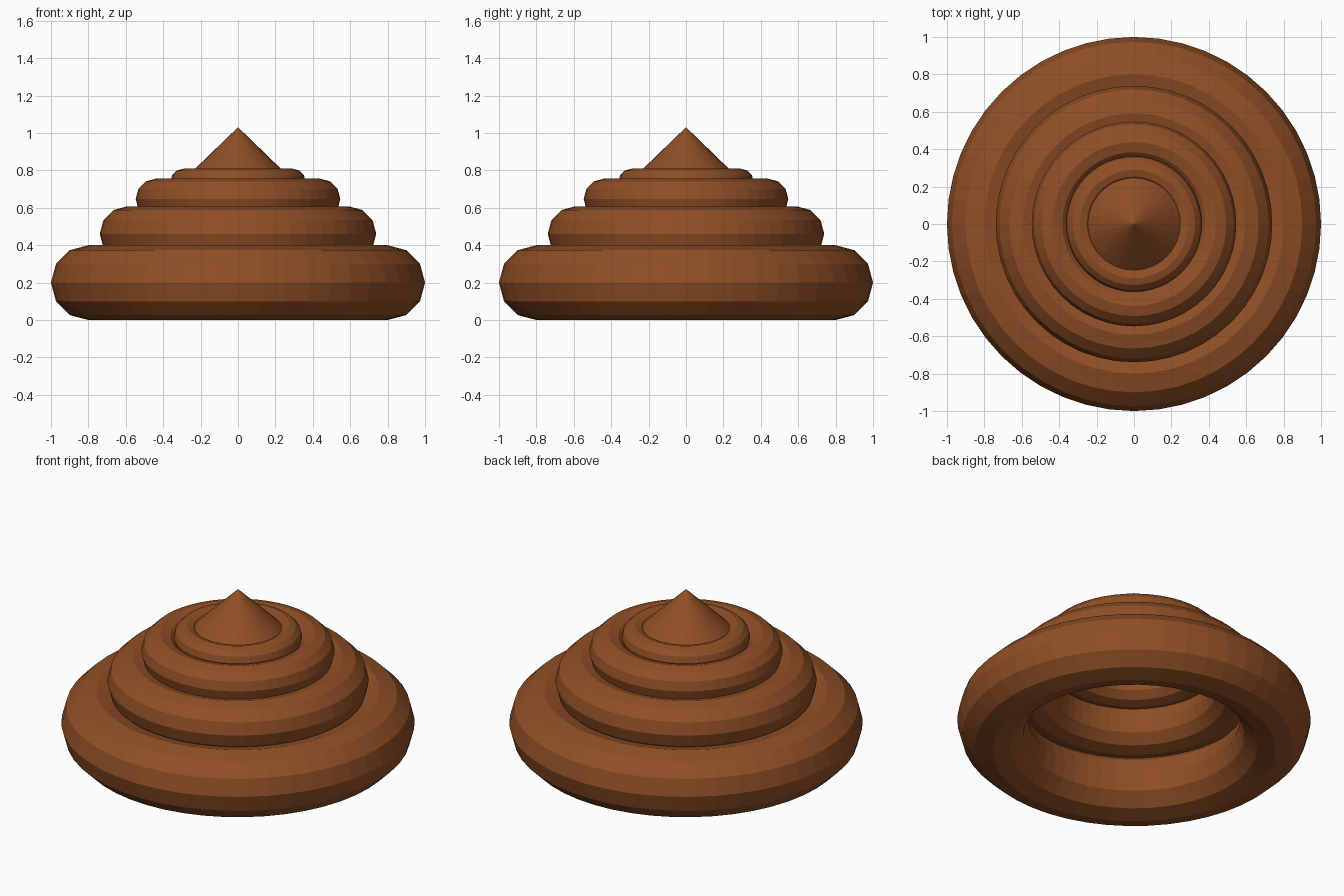
import bpy

if "Cube" in bpy.data.objects:
    bpy.data.objects.remove(bpy.data.objects["Cube"])

brown = bpy.data.materials.new("warm brown")
brown.diffuse_color = (0.28, 0.078, 0.019, 1)
brown.use_nodes = True
brown.node_tree.nodes["Principled BSDF"].inputs["Base Color"].default_value = brown.diffuse_color


def finish(name):
    ob = bpy.context.object
    ob.name = name
    ob.data.materials.append(brown)


# stacked rings, shrinking upward: (name, centre height, ring radius, tube radius)
rings = [
    ("bottom_ring", 0.20, 0.80, 0.20),
    ("lower_ring", 0.461, 0.592, 0.147),
    ("upper_ring", 0.647, 0.438, 0.109),
    ("top_ring", 0.737, 0.290, 0.0725),
]
for name, z, major, minor in rings:
    bpy.ops.mesh.primitive_torus_add(
        major_radius=major, minor_radius=minor,
        major_segments=48, minor_segments=12, location=(0, 0, z))
    finish(name)

# pointed tip, its base sunk into the top ring
apex, base = 1.031, 0.77
bpy.ops.mesh.primitive_cone_add(
    vertices=32, radius1=0.27, radius2=0, depth=apex - base,
    location=(0, 0, (apex + base) / 2))
finish("tip")
